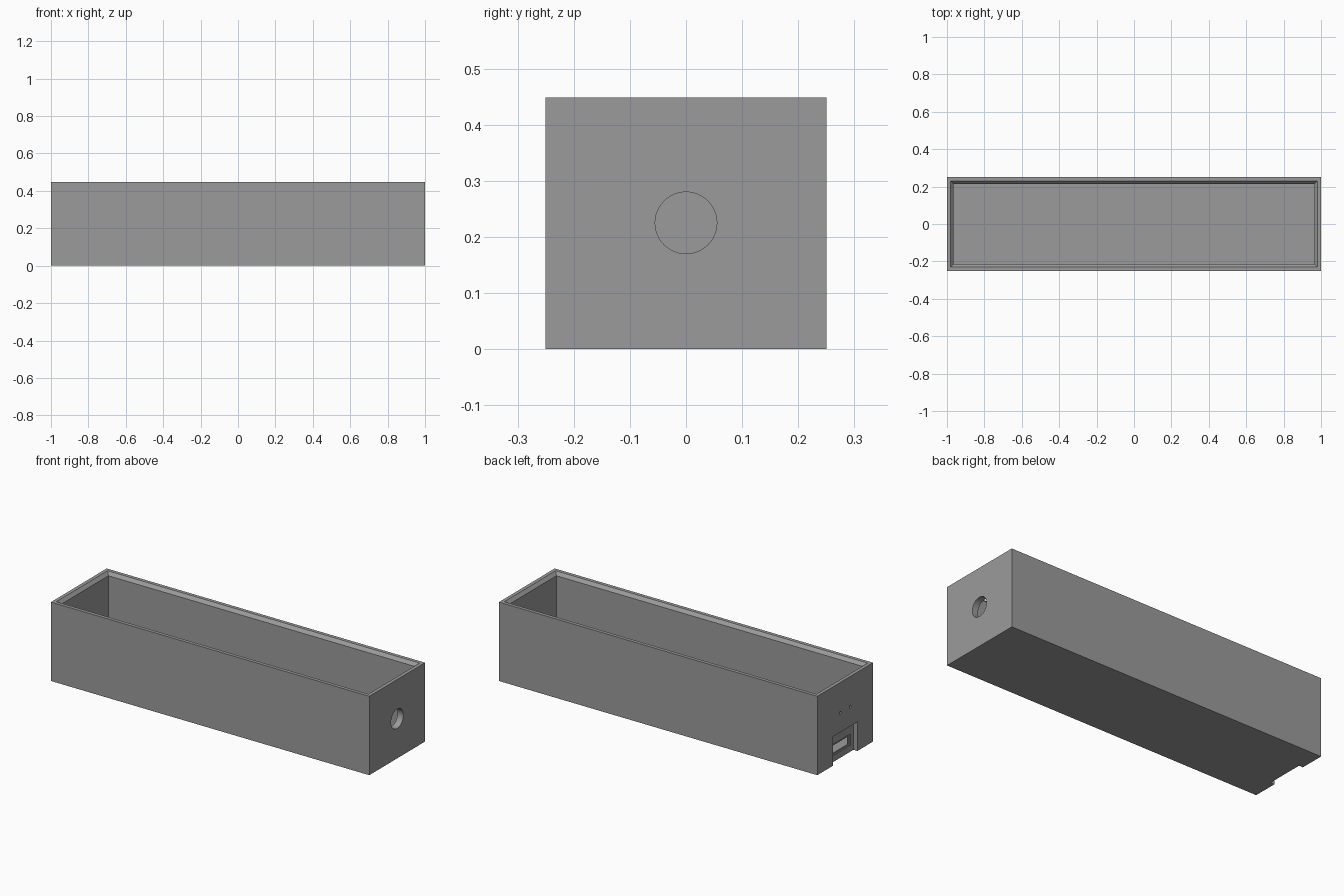
import bpy, bmesh, math

if "Cube" in bpy.data.objects:
    bpy.data.objects.remove(bpy.data.objects["Cube"])

grey = bpy.data.materials.new("plain grey")
grey.diffuse_color = (0.33, 0.33, 0.33, 1)
grey.use_nodes = True
grey.node_tree.nodes["Principled BSDF"].inputs["Base Color"].default_value = grey.diffuse_color

LENGTH, WIDTH, HEIGHT = 2.0, 0.5, 0.448
WALL, RIM, FLOOR = 0.036, 0.02, 0.03


def finish(name, bm):
    bmesh.ops.recalc_face_normals(bm, faces=bm.faces)
    mesh = bpy.data.meshes.new(name)
    bm.to_mesh(mesh)
    bm.free()
    mesh.materials.append(grey)
    obj = bpy.data.objects.new(name, mesh)
    bpy.context.collection.objects.link(obj)
    return obj


def block(name, x0, x1, y0, y1, z0, z1):
    bm = bmesh.new()
    bmesh.ops.create_cube(bm, size=1)
    for v in bm.verts:
        v.co.x = x1 if v.co.x > 0 else x0
        v.co.y = y1 if v.co.y > 0 else y0
        v.co.z = z1 if v.co.z > 0 else z0
    return finish(name, bm)


def rod(name, x, y, z, radius, depth, sides):
    bm = bmesh.new()
    bmesh.ops.create_cone(bm, cap_ends=True, segments=sides,
                          radius1=radius, radius2=radius, depth=depth)
    obj = finish(name, bm)
    obj.rotation_euler.y = math.pi / 2
    obj.location = (x, y, z)
    return obj


# Open box: outer shell, flat rim, sloped lip and inner cavity as stacked rings
bm = bmesh.new()
rings = []
for inset, z in [(0, 0), (0, HEIGHT), (RIM, HEIGHT),
                 (WALL, HEIGHT - 0.018), (WALL, FLOOR)]:
    hx, hy = LENGTH / 2 - inset, WIDTH / 2 - inset
    rings.append([bm.verts.new((sx * hx, sy * hy, z))
                  for sx, sy in ((-1, -1), (1, -1), (1, 1), (-1, 1))])
for low, high in zip(rings, rings[1:]):
    for i in range(4):
        j = (i + 1) % 4
        bm.faces.new((low[i], low[j], high[j], high[i]))
bm.faces.new(rings[0][::-1])
bm.faces.new(rings[-1])
box = finish("box", bm)

cutters = [
    # Round cable hole in the right end
    rod("cable_hole", 0.98, 0, 0.225, 0.055, 0.12, 48),
    # Connector recess open at the bottom of the left end
    block("connector_recess", -1.05, -0.975, -0.11, 0.11, -0.05, 0.165),
    # Stepped connector slot through the thin wall
    block("slot_frame", -0.99, -0.97, -0.085, 0.085, 0.036, 0.1),
    block("connector_slot", -0.99, -0.94, -0.07, 0.07, 0.045, 0.09),
]
# Pair of small indicator holes above the recess
for side in (-1, 1):
    cutters.append(rod("indicator_hole", -0.98, side * 0.045, 0.275, 0.008, 0.1, 16))

bpy.context.view_layer.objects.active = box
for cutter in cutters:
    cut = box.modifiers.new(cutter.name, "BOOLEAN")
    cut.operation = "DIFFERENCE"
    cut.solver = "EXACT"
    cut.object = cutter
    bpy.ops.object.modifier_apply(modifier=cut.name)
    bpy.data.objects.remove(cutter)

# Smooth hole walls, sharp box edges
box.select_set(True)
bpy.ops.object.shade_smooth_by_angle(angle=math.radians(30))
